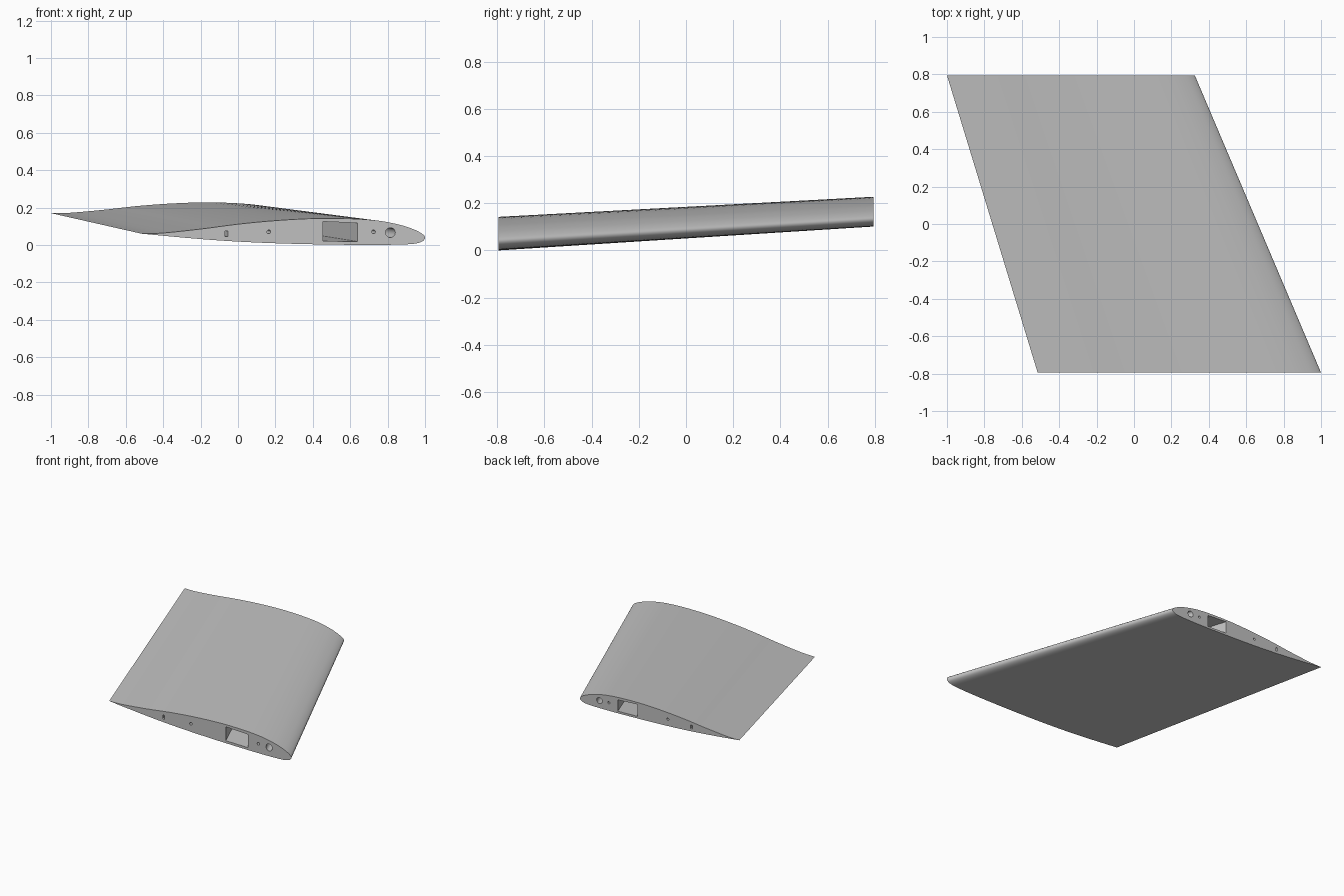
import bpy
import bmesh
import math
from mathutils import Vector

cube = bpy.data.objects.get("Cube")
if cube:
    bpy.data.objects.remove(cube, do_unlink=True)

HALF_SPAN = 0.795
ROOT_TAIL, TIP_TAIL = Vector((-0.515, 0.06)), Vector((-1.0, 0.17))
CHORD_SCALE, DEPTH_SCALE, TWIST = 0.8746, 0.86, 0.0135

# Root airfoil points (x, z), from the trailing edge over the nose and back
UPPER = [(-0.515, 0.06), (-0.4, 0.064), (-0.2, 0.085), (0, 0.111), (0.2, 0.13),
         (0.4, 0.141), (0.58, 0.141), (0.74, 0.131), (0.86, 0.109), (0.94, 0.083),
         (0.985, 0.059), (1, 0.04)]
LOWER = [(0.987, 0.02), (0.945, 0.007), (0.86, 0.002), (0.7, 0), (0.5, 0.002),
         (0.3, 0.006), (0.1, 0.013), (-0.1, 0.024), (-0.3, 0.04), (-0.515, 0.06)]


def smooth_path(points, steps=6):
    """Catmull-Rom curve through the points, without the closing point."""
    p = [Vector(q) for q in points]
    p = [2 * p[0] - p[1]] + p + [2 * p[-1] - p[-2]]
    path = []
    for a, b, c, d in zip(p, p[1:], p[2:], p[3:]):
        for i in range(steps):
            t = i / steps
            path.append(0.5 * (2 * b + (c - a) * t + (2 * a - 5 * b + 4 * c - d) * t ** 2
                               + (3 * b - a - 3 * c + d) * t ** 3))
    return path


def circle(x, z, radius, sides=24):
    angles = [2 * math.pi * i / sides for i in range(sides)]
    return [Vector((x + radius * math.cos(a), z + radius * math.sin(a))) for a in angles]


def polygon(*points):
    return [Vector(p) for p in points]


def root_point(p):
    return (p.x, -HALF_SPAN, p.y)


def tip_point(p):
    d = p - ROOT_TAIL
    return (TIP_TAIL.x + d.x * CHORD_SCALE, HALF_SPAN,
            TIP_TAIL.y + d.y * DEPTH_SCALE - d.x * TWIST)


# Skin outline and the channels that run through the whole span
loops = [
    smooth_path(UPPER + LOWER),
    polygon((0.455, 0.021), (0.64, 0.018), (0.64, 0.117), (0.455, 0.125)),   # spar box
    polygon((-0.069, 0.044), (-0.053, 0.044), (-0.053, 0.075), (-0.069, 0.075)),  # slot
    circle(0.815, 0.066, 0.026),
    circle(0.725, 0.07, 0.01),
    circle(0.165, 0.07, 0.01),
]

bm = bmesh.new()
end_edges = ([], [])
for outline in loops:
    rings = [[bm.verts.new(place(p)) for p in outline] for place in (root_point, tip_point)]
    count = len(outline)
    for i in range(count):
        j = (i + 1) % count
        bm.faces.new((rings[0][i], rings[0][j], rings[1][j], rings[1][i]))
        for ring, edges in zip(rings, end_edges):
            edges.append(bm.edges.get((ring[i], ring[j])))

# End ribs, filled around the channel openings
for edges, side in zip(end_edges, (-1, 1)):
    bmesh.ops.triangle_fill(bm, use_beauty=True, use_dissolve=False,
                            edges=edges, normal=(0, side, 0))
bmesh.ops.recalc_face_normals(bm, faces=bm.faces[:])

mesh = bpy.data.meshes.new("wing_section")
bm.to_mesh(mesh)
bm.free()
wing = bpy.data.objects.new("wing_section", mesh)
bpy.context.collection.objects.link(wing)

# Plain grey finish
grey = bpy.data.materials.new("light_grey")
grey.use_nodes = True
colour = (0.53, 0.53, 0.53, 1)
grey.diffuse_color = colour
grey.node_tree.nodes["Principled BSDF"].inputs["Base Color"].default_value = colour
mesh.materials.append(grey)

bpy.ops.object.select_all(action="DESELECT")
wing.select_set(True)
bpy.context.view_layer.objects.active = wing
bpy.ops.object.shade_smooth_by_angle(angle=math.radians(35))
